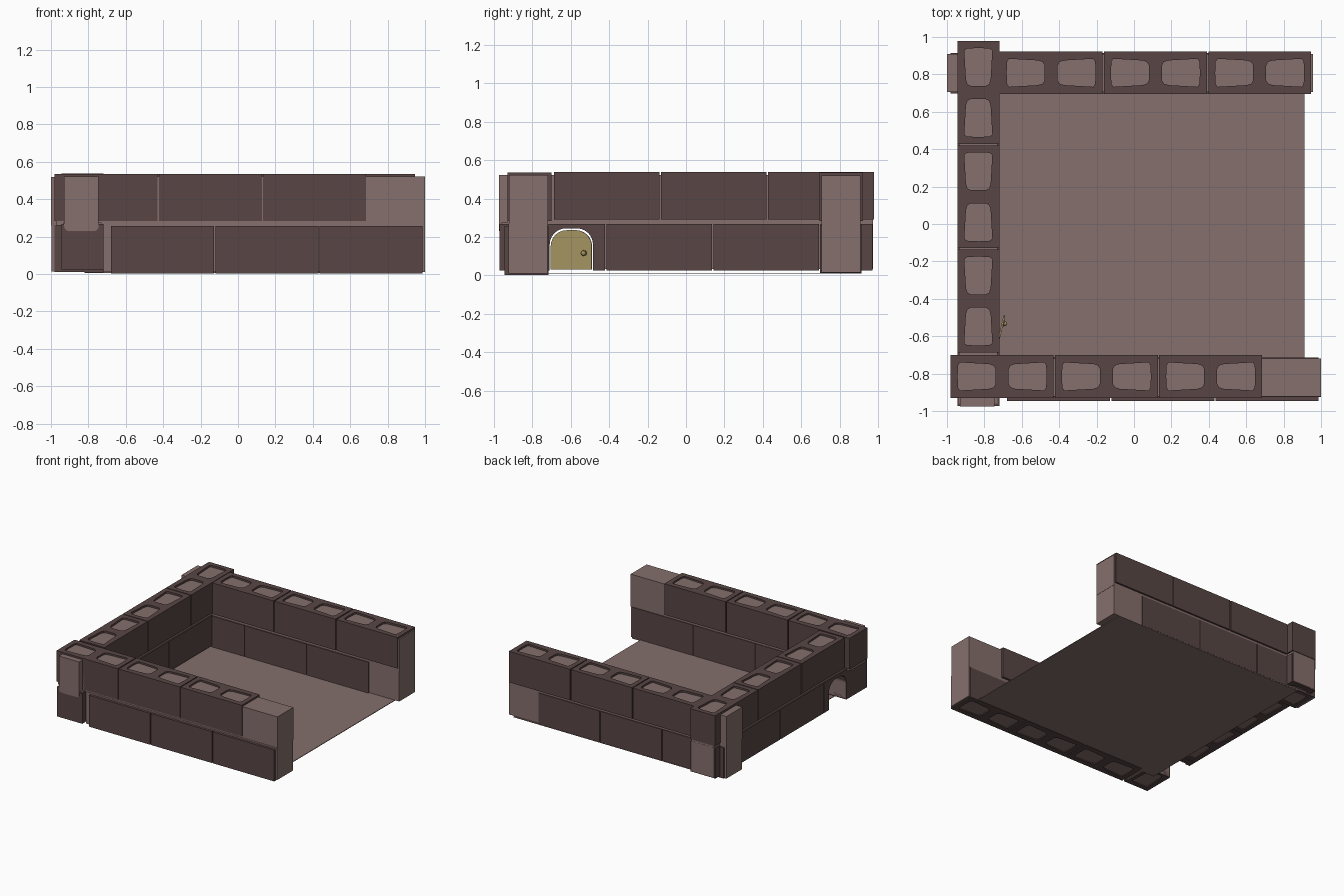
import bpy, bmesh, math
from mathutils import Matrix, Vector

cube = bpy.data.objects.get("Cube")
if cube:
    bpy.data.objects.remove(cube)


def material(name, rgb):
    m = bpy.data.materials.new(name)
    m.use_nodes = True
    m.diffuse_color = (*rgb, 1)
    m.node_tree.nodes["Principled BSDF"].inputs["Base Color"].default_value = (*rgb, 1)
    return m


DARK = material("dark block", (0.098, 0.062, 0.060))
LIGHT = material("pale mortar", (0.235, 0.162, 0.150))
TAN = material("tan wood", (0.366, 0.292, 0.119))
BROWN = material("knob brown", (0.10, 0.06, 0.03))


def finish(name, mesh, mat):
    mesh.name = name
    mesh.materials.clear()
    mesh.materials.append(mat)
    ob = bpy.data.objects.new(name, mesh)
    bpy.context.scene.collection.objects.link(ob)
    return ob


def prism(name, loops, thick, matrix, mat):
    """Filled outline with holes, extruded along local z and centred on it."""
    cu = bpy.data.curves.new(name, "CURVE")
    cu.dimensions, cu.fill_mode, cu.extrude = "2D", "BOTH", thick / 2
    for pts in loops:
        sp = cu.splines.new("POLY")
        sp.points.add(len(pts) - 1)
        for p, (u, v) in zip(sp.points, pts):
            p.co = (u, v, 0, 1)
        sp.use_cyclic_u = True
    tmp = bpy.data.objects.new(name, cu)
    bpy.context.scene.collection.objects.link(tmp)
    deps = bpy.context.evaluated_depsgraph_get()
    mesh = bpy.data.meshes.new_from_object(tmp.evaluated_get(deps))
    bpy.data.objects.remove(tmp)
    bpy.data.curves.remove(cu)
    bm = bmesh.new()
    bm.from_mesh(mesh)
    bmesh.ops.remove_doubles(bm, verts=bm.verts, dist=0.0001)
    bm.transform(matrix)
    bmesh.ops.recalc_face_normals(bm, faces=bm.faces)
    for f in bm.faces:
        f.smooth = False
    bm.to_mesh(mesh)
    bm.free()
    return finish(name, mesh, mat)


def box(name, x, y, z, mat):
    bm = bmesh.new()
    bmesh.ops.create_cube(bm, size=1)
    for v in bm.verts:
        v.co = Vector([(r[0] + r[1]) / 2 + c * (r[1] - r[0]) for c, r in zip(v.co, (x, y, z))])
    mesh = bpy.data.meshes.new(name)
    bm.to_mesh(mesh)
    bm.free()
    return finish(name, mesh, mat)


# Cross-section of one hollow, running outward from the block's middle
HOLLOW = [(0.035, -0.04), (0.045, -0.058), (0.07, -0.066), (0.225, -0.075), (0.235, -0.06),
          (0.238, 0), (0.235, 0.06), (0.225, 0.075), (0.07, 0.066), (0.045, 0.058), (0.035, 0.04)]


def block(name, a, b, across, z, along_y=False):
    """Hollow block from a to b along its wall; short blocks get one hollow."""
    hl, hw = (b - a) / 2, (across[1] - across[0]) / 2
    loops = [[(-hl, -hw), (hl, -hw), (hl, hw), (-hl, hw)]]
    if hl > 0.2:
        loops += [[(s * u, v) for u, v in HOLLOW] for s in (1, -1)]
    else:
        loops.append([(u - 0.137, v) for u, v in HOLLOW])
    mid, cross = (a + b) / 2, sum(across) / 2
    spin = Matrix.Rotation(math.pi / 2, 4, "Z") if along_y else Matrix()
    at = (cross, mid, sum(z) / 2) if along_y else (mid, cross, sum(z) / 2)
    return prism(name, loops, z[1] - z[0], Matrix.Translation(at) @ spin, DARK)


def course(name, start, across, z, along_y=False, count=3):
    """Row of full blocks with thin joints."""
    return [block(f"{name}_{i + 1}", start + i * 0.5575, start + i * 0.5575 + 0.55,
                  across, z, along_y) for i in range(count)]


# Front wall
course("front_lower_block", -0.678, (-0.945, -0.715), (0.003, 0.258))
course("front_upper_block", -0.98, (-0.93, -0.70), (0.283, 0.535))
box("front_lower_core", (-0.72, 1.0), (-0.925, -0.72), (0.01, 0.27), LIGHT)
box("front_upper_core", (-0.972, 1.0), (-0.922, -0.718), (0.26, 0.522), LIGHT)

# Back wall
course("back_lower_block", -0.98, (0.697, 0.915), (0.012, 0.263))
course("back_upper_block", -0.718, (0.695, 0.922), (0.283, 0.535))
box("back_lower_core", (-0.998, 0.956), (0.705, 0.908), (0.014, 0.27), LIGHT)
box("back_upper_core", (-1.0, 0.958), (0.705, 0.908), (0.26, 0.52), LIGHT)

# Left-hand side wall as seen from the front
side = (-0.945, -0.72)
lower = course("side_lower_block", -0.972, side, (0.025, 0.268), True)
block("side_corner_block", 0.70, 0.972, side, (0.025, 0.268), True)
course("side_upper_block", -0.687, side, (0.29, 0.537), True)
core = box("side_lower_core", (-0.935, -0.73), (-0.96, 0.975), (0.032, 0.275), LIGHT)
box("side_upper_core", (-0.935, -0.73), (-0.93, 0.974), (0.266, 0.522), LIGHT)


def rounded_top(half, height, r, steps=6):
    """Outline with a flat base and two rounded top corners."""
    pts = [(-half, 0), (half, 0)]
    for cx, start in ((half - r, 0), (r - half, math.pi / 2)):
        for i in range(steps + 1):
            t = start + i * math.pi / 2 / steps
            pts.append((cx + r * math.cos(t), height - r + r * math.sin(t)))
    return pts


# Maps outline (u, v) to (y, z), thickness along x
UPRIGHT = Matrix(((0, 0, 1, 0), (1, 0, 0, 0), (0, 1, 0, 0), (0, 0, 0, 1)))

# Mortar end standing out of the front corner, rounded at its foot
plug = Matrix.Translation((-0.837, -0.94, 0.522)) @ Matrix.Rotation(-math.pi / 2, 4, "X")
prism("corner_end_plug", [rounded_top(0.092, 0.292, 0.025)], 0.07, plug, LIGHT)

# Arched doorway cut through the side wall
cutter = prism("doorway_cutter", [rounded_top(0.113, 0.245, 0.085)], 0.5,
               Matrix.Translation((-0.83, -0.597, 0)) @ UPRIGHT, DARK)
cutter.hide_render = True
cutter.hide_viewport = True
for target in (lower[0], core):
    mod = target.modifiers.new("doorway", "BOOLEAN")
    mod.operation, mod.object, mod.solver = "DIFFERENCE", cutter, "EXACT"

# Door, standing slightly ajar, with a knob
hang = Matrix.Translation((-0.718, -0.597, 0.03)) @ Matrix.Rotation(-0.23, 4, "Z")
prism("door", [rounded_top(0.11, 0.205, 0.085)], 0.009, hang @ UPRIGHT, TAN)
bm = bmesh.new()
bmesh.ops.create_uvsphere(bm, u_segments=12, v_segments=8, radius=0.013)
bm.transform(hang @ Matrix.Translation((0.012, 0.068, 0.085)))
knob_mesh = bpy.data.meshes.new("door_knob")
bm.to_mesh(knob_mesh)
bm.free()
knob_mesh.shade_smooth()
finish("door_knob", knob_mesh, TAN)
knob_ring = [[(r * math.cos(i * math.pi / 6), r * math.sin(i * math.pi / 6)) for i in range(12)]
             for r in (0.016, 0.011)]
prism("knob_ring", knob_ring, 0.006,
      hang @ Matrix.Translation((0.008, 0.068, 0.085)) @ UPRIGHT, BROWN)

# Ground floor sheet
box("floor", (-0.82, 0.912), (-0.75, 0.915), (0.006, 0.011), LIGHT)
